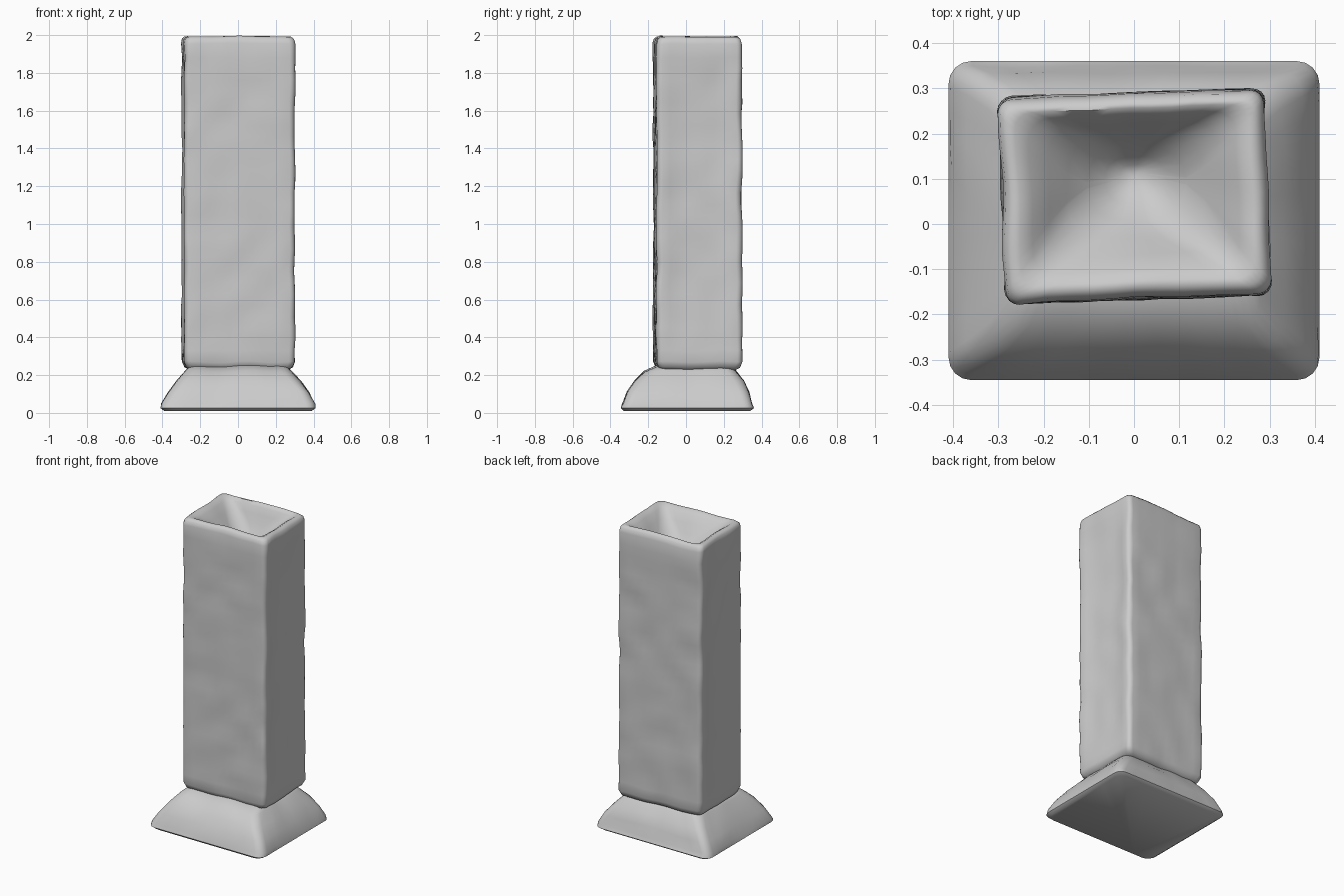
import bpy, bmesh, math
from mathutils import Vector, noise

cube = bpy.data.objects.get("Cube")
if cube:
    bpy.data.objects.remove(cube, do_unlink=True)

stone = bpy.data.materials.new("light grey stone")
stone.use_nodes = True
stone.diffuse_color = (0.6, 0.6, 0.6, 1)
stone.node_tree.nodes["Principled BSDF"].inputs["Base Color"].default_value = (0.6, 0.6, 0.6, 1)


def ring(x0, x1, y0, y1, z, r, turn=0, dent=0, side=10, arc=4):
    """Rounded rectangle, with its x sides pressed in by dent."""
    cx, cy, hx, hy = (x0 + x1) / 2, (y0 + y1) / 2, (x1 - x0) / 2, (y1 - y0) / 2
    r = min(r, hx * 0.9, hy * 0.9)
    corners = [(1, 1), (-1, 1), (-1, -1), (1, -1)]
    pts = []
    for i, (sx, sy) in enumerate(corners):
        c = Vector((sx * (hx - r), sy * (hy - r)))
        for k in range(arc + 1):
            a = (i + k / arc) * math.pi / 2
            pts.append(c + r * Vector((math.cos(a), math.sin(a))))
        nx, ny = corners[(i + 1) % 4]
        a = (i + 1) * math.pi / 2
        nxt = Vector((nx * (hx - r), ny * (hy - r))) + r * Vector((math.cos(a), math.sin(a)))
        start = pts[-1].copy()
        for k in range(1, side):
            t = k / side
            p = start.lerp(nxt, t)
            if i % 2:
                p.x -= sx * dent * min(1, 4 * t, 4 * (1 - t))
            pts.append(p)
    c, s = math.cos(turn), math.sin(turn)
    return [Vector((cx + p.x * c - p.y * s, cy + p.x * s + p.y * c, z)) for p in pts]


def loft(name, rings, wobble):
    """Skin the rings, close both ends and make the surface a little uneven."""
    bm = bmesh.new()
    rows = [[bm.verts.new(p) for p in row] for row in rings]
    n = len(rows[0])
    for a, b in zip(rows, rows[1:]):
        for i in range(n):
            j = (i + 1) % n
            bm.faces.new((a[i], a[j], b[j], b[i]))
    bm.faces.new(rows[0][::-1])
    bm.faces.new(rows[-1])
    for v in bm.verts:
        if v.co.z > 0.03:
            v.co += wobble * noise.noise_vector(v.co * 7)
    bmesh.ops.recalc_face_normals(bm, faces=bm.faces)
    mesh = bpy.data.meshes.new(name)
    bm.to_mesh(mesh)
    bm.free()
    mesh.materials.append(stone)
    obj = bpy.data.objects.new(name, mesh)
    bpy.context.collection.objects.link(obj)
    bpy.ops.object.select_all(action="DESELECT")
    obj.select_set(True)
    bpy.context.view_layer.objects.active = obj
    bpy.ops.object.shade_smooth_by_angle(angle=math.radians(50))


# Flared plinth with bulging sides
loft("plinth", [
    ring(-0.39, 0.39, -0.33, 0.34, 0.01, 0.05),
    ring(-0.41, 0.41, -0.345, 0.36, 0.025, 0.05),
    ring(-0.405, 0.405, -0.335, 0.35, 0.05, 0.05),
    ring(-0.37, 0.375, -0.31, 0.335, 0.11, 0.05),
    ring(-0.325, 0.33, -0.27, 0.305, 0.17, 0.05),
    ring(-0.28, 0.28, -0.22, 0.265, 0.22, 0.05),
    ring(-0.25, 0.25, -0.15, 0.24, 0.25, 0.05),
], 0.008)


# Tall block with softly pressed sides
def block(inset, z, dent=0.0, r=0.03):
    return ring(-0.292 + inset, 0.295 - inset, -0.165 + inset, 0.288 - inset, z, r, 0.035, dent)


rows = [block(0.04, 0.225), block(0.012, 0.24), block(0, 0.27)]
steps = 28
for k in range(1, steps):
    t = k / steps
    rows.append(block(0, 0.27 + 1.67 * t, 0.016 * min(1, 5 * t, 5 * (1 - t))))
rows += [block(0, 1.955), block(0.006, 1.98), block(0.02, 1.993)]

# Sunken bowl in the top, deepest toward the back
for t, z in [(0.06, 1.993), (0.16, 1.975), (0.3, 1.935), (0.45, 1.885),
             (0.6, 1.84), (0.75, 1.805), (0.88, 1.785), (0.97, 1.78)]:
    rows.append(ring(-0.27 * (1 - t), 0.275 * (1 - t), -0.145 + 0.255 * t,
                     0.268 - 0.158 * t, z, 0.03 + 0.1 * t, 0.035))
loft("hollow_block", rows, 0.008)
